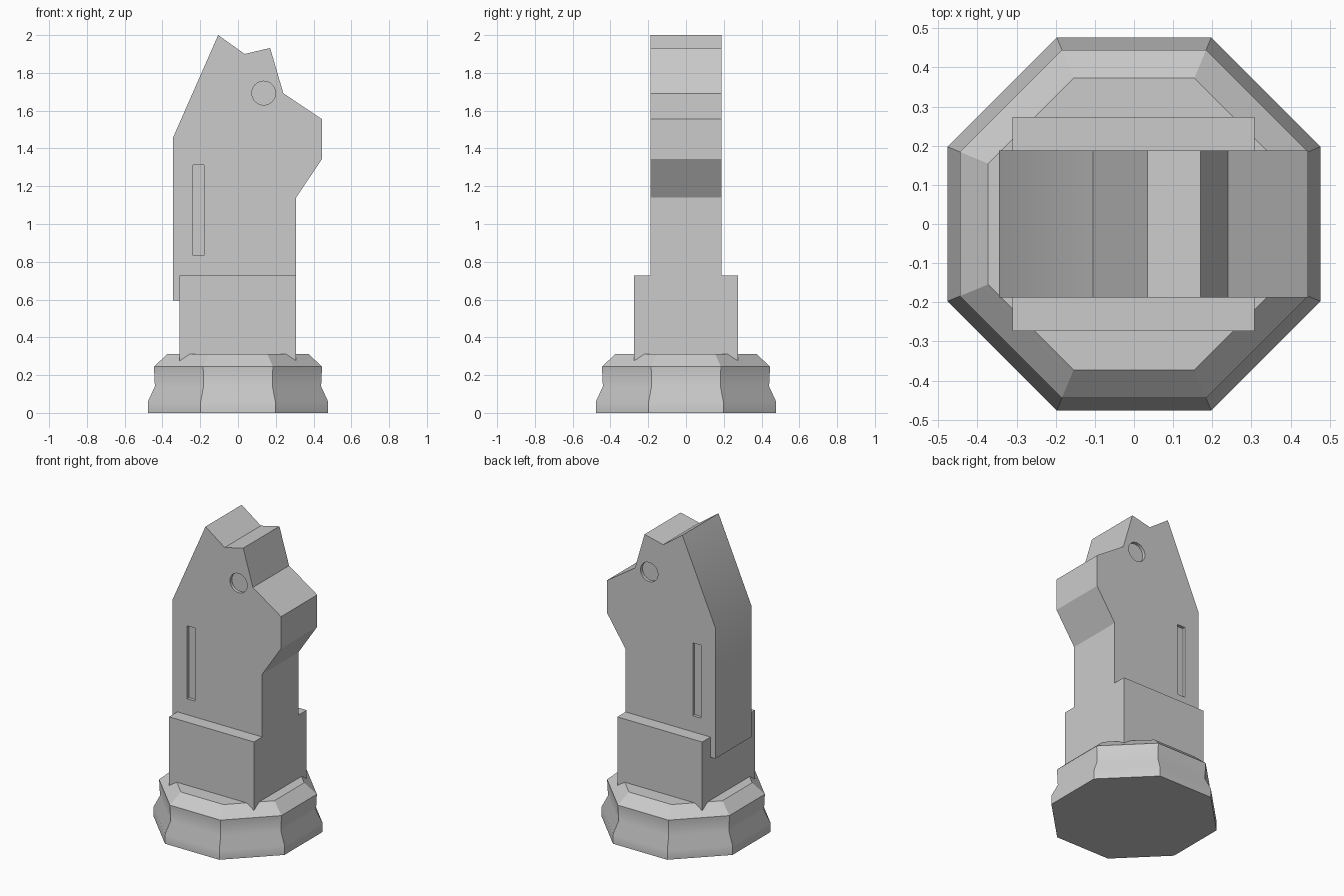
import bpy, bmesh, math

cube = bpy.data.objects.get("Cube")
if cube:
    bpy.data.objects.remove(cube, do_unlink=True)

# Single stone colour
stone = bpy.data.materials.new("grey_stone")
stone.use_nodes = True
colour = (0.6, 0.6, 0.6, 1)
stone.diffuse_color = colour
stone.node_tree.nodes["Principled BSDF"].inputs["Base Color"].default_value = colour


def finish(name, bm, helper=False):
    bmesh.ops.recalc_face_normals(bm, faces=bm.faces)
    mesh = bpy.data.meshes.new(name)
    bm.to_mesh(mesh)
    bm.free()
    mesh.materials.append(stone)
    obj = bpy.data.objects.new(name, mesh)
    bpy.context.collection.objects.link(obj)
    if helper:
        obj.hide_render = True
        obj.hide_set(True)
    return obj


def extrude_xz(name, points, y0, y1, helper=False):
    """Prism with an outline in x and z, running from y0 to y1."""
    bm = bmesh.new()
    face = bm.faces.new([bm.verts.new((x, y0, z)) for x, z in points])
    new = bmesh.ops.extrude_face_region(bm, geom=[face])["geom"]
    verts = [v for v in new if isinstance(v, bmesh.types.BMVert)]
    bmesh.ops.translate(bm, verts=verts, vec=(0, y1 - y0, 0))
    return finish(name, bm, helper)


def rectangle(x0, x1, z0, z1):
    return [(x0, z0), (x1, z0), (x1, z1), (x0, z1)]


def smooth(obj):
    bpy.ops.object.select_all(action="DESELECT")
    obj.select_set(True)
    bpy.context.view_layer.objects.active = obj
    bpy.ops.object.shade_smooth_by_angle(angle=math.radians(30))


# Octagonal foot: rings of (distance to flat side, height)
profile = [(0.477, 0), (0.477, 0.06), (0.44, 0.14), (0.445, 0.245), (0.373, 0.312)]
bm = bmesh.new()
rings = []
for flat, z in profile:
    r = flat / math.cos(math.pi / 8)
    angles = [math.pi / 8 + i * math.pi / 4 for i in range(8)]
    rings.append([bm.verts.new((r * math.cos(a), r * math.sin(a), z)) for a in angles])
for low, high in zip(rings, rings[1:]):
    for i in range(8):
        j = (i + 1) % 8
        bm.faces.new((low[i], low[j], high[j], high[i]))
bm.faces.new(rings[0])
bm.faces.new(rings[-1])
smooth(finish("foot", bm))

# Plinth block sunk into the foot
extrude_xz("plinth", rectangle(-0.31, 0.308, 0.25, 0.727), -0.274, 0.274)

# Horse head and neck
outline = [(-0.345, 0.594), (-0.3, 0.594), (0.308, 0.727), (0.308, 1.14),
           (0.445, 1.345), (0.445, 1.555), (0.24, 1.692), (0.17, 1.932),
           (0.035, 1.9), (-0.105, 2.0), (-0.345, 1.455)]
half = 0.188
head = extrude_xz("head", outline, -half, half)

# Recessed eye and mane slot on both sides
depth = 0.02
eye = [(0.136 + 0.063 * math.cos(i * math.pi / 16),
        1.693 + 0.063 * math.sin(i * math.pi / 16)) for i in range(32)]
slot = rectangle(-0.239, -0.181, 0.832, 1.312)
for side, sign in (("front", -1), ("back", 1)):
    for part, shape in (("eye", eye), ("slot", slot)):
        cutter = extrude_xz(f"{side}_{part}_cutter", shape,
                            sign * (half - depth), sign * (half + 0.1), True)
        cut = head.modifiers.new(f"{side}_{part}", "BOOLEAN")
        cut.object = cutter
        cut.operation = "DIFFERENCE"
        cut.solver = "EXACT"

# Apply the cuts, then smooth the gentle edges
bpy.ops.object.select_all(action="DESELECT")
head.select_set(True)
bpy.context.view_layer.objects.active = head
for name in [m.name for m in head.modifiers]:
    cutter = head.modifiers[name].object
    bpy.ops.object.modifier_apply(modifier=name)
    bpy.data.objects.remove(cutter, do_unlink=True)
smooth(head)
